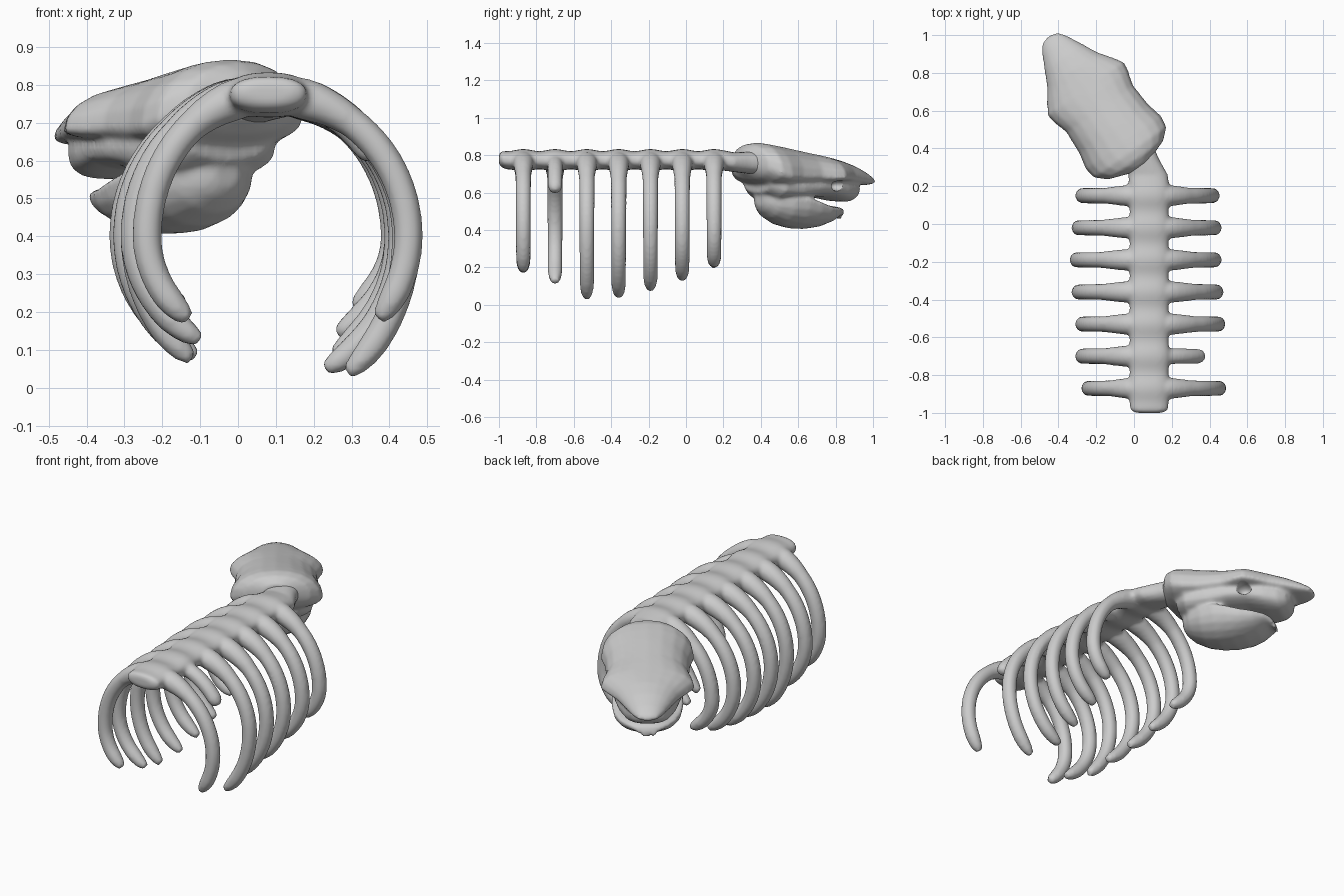
import bpy, bmesh
from math import sin, cos, pi, radians, sqrt
from mathutils import Vector

if "Cube" in bpy.data.objects:
    bpy.data.objects.remove(bpy.data.objects["Cube"])

CX = 0.08          # spine centre line
N = 20             # sides of every ring


def oval(hw, top, mid, bot, power=1.0):
    """Cross-section (across, z) with separate upper and lower heights."""
    pts = []
    for i in range(N):
        a = 2 * pi * i / N
        c, s = cos(a), sin(a)
        c = abs(c) ** power * (1 if c > 0 else -1)
        s = abs(s) ** power * (1 if s > 0 else -1)
        pts.append((hw * c, mid + s * ((top - mid) if s > 0 else (mid - bot))))
    return pts


def loft(bm, rings):
    """Closed skin over a list of rings."""
    vs = [[bm.verts.new(p) for p in r] for r in rings]
    fs = [bm.faces.new(vs[0]), bm.faces.new(vs[-1][::-1])]
    for a, b in zip(vs, vs[1:]):
        for i in range(N):
            j = (i + 1) % N
            fs.append(bm.faces.new((a[i], b[i], b[j], a[j])))
    bmesh.ops.recalc_face_normals(bm, faces=fs)


def finish(bm, name, voxel, smooth, cutter=None):
    """Fuse the overlapping shells into one soft surface."""
    me = bpy.data.meshes.new(name)
    bm.to_mesh(me)
    bm.free()
    ob = bpy.data.objects.new(name, me)
    bpy.context.collection.objects.link(ob)
    m = ob.modifiers.new("fuse", 'REMESH')
    m.mode = 'VOXEL'
    m.voxel_size = voxel
    m.use_smooth_shade = True
    if cutter:
        b = ob.modifiers.new("sockets", 'BOOLEAN')
        b.operation = 'DIFFERENCE'
        b.object = cutter
    s = ob.modifiers.new("soften", 'SMOOTH')
    s.factor = 0.5
    s.iterations = smooth
    return ob


# ---- ribcage: spine, neck and ribs ----
bm = bmesh.new()
rib_y = [-0.87 + 0.17 * i for i in range(7)]
path = [(CX, -1.0, 0.07, 0.81, 0.75), (CX, -0.985, 0.1, 0.822, 0.735)]
for i in range(49):
    y = -0.96 + i * 0.024
    bump = 0.5 + 0.5 * cos(2 * pi * (y + 0.87) / 0.17)
    path.append((CX, y, 0.103 + 0.01 * bump, 0.822 + 0.012 * bump, 0.725 - 0.012 * bump))
path += [(0.075, 0.26, 0.105, 0.815, 0.71), (0.04, 0.34, 0.095, 0.82, 0.70),
         (0.0, 0.42, 0.1, 0.82, 0.69)]
loft(bm, [[Vector((x + a, y, z)) for a, z in oval(hw, t, (t + b) / 2, b, 0.85)]
          for x, y, hw, t, b in path])


def rib(side, y, reach, end, drop):
    """Curved rib: quarter ellipse above, end angle and drop below."""
    rings, steps = [], 28
    for i in range(steps + 1):
        k = i / steps
        t = radians(90 - k * (90 + end))
        h = 0.375 if t > 0 else drop
        c = Vector((CX + side * reach * cos(t), y, 0.40 + h * sin(t)))
        n = Vector((side * cos(t), 0, sin(t)))
        r = 0.042 * (1 - 0.12 * k) * (1 + 0.35 * max(0, 1 - 6 * abs(k - 0.12)))
        if i >= steps - 2:                       # rounded tip
            r *= (0.93, 0.8, 0.5)[i - steps + 2]
        rings.append([c + n * r * cos(a) + Vector((0, r * 1.04 * sin(a), 0))
                      for a in (2 * pi * j / N for j in range(N))])
    loft(bm, rings)


right = [(.37, 38, .355), (.335, -33, .3), (.365, 55, .44), (.355, 65, .386),
         (.345, 60, .362), (.345, 58, .305), (.335, 47, .26)]
left = [(.32, 49, .29), (.352, 59, .32), (.352, 55, .395), (.372, 59, .37),
        (.382, 58, .35), (.372, 55, .317), (.352, 51, .245)]
for side, table in ((1, right), (-1, left)):
    for y, row in zip(rib_y, table):
        rib(side, y, *row)
finish(bm, "ribcage", 0.011, 4)

# ---- skull, turned to the left of the spine ----
ORIGIN = Vector((-0.02, 0.38, 0))
FWD, LAT = Vector((-0.575, 0.818, 0)), Vector((0.818, 0.575, 0))


def skull_loft(bm, table, power):
    loft(bm, [[ORIGIN + FWD * u + LAT * a + Vector((0, 0, z))
               for a, z in oval(hw, t, m, b, power)] for u, hw, t, m, b in table])


bm = bmesh.new()
# broad roof plate running into the beak
skull_loft(bm, [
    (-.09, .07, .83, .77, .71), (-.05, .18, .86, .74, .67), (0, .235, .868, .71, .64),
    (.06, .245, .86, .69, .63), (.15, .225, .845, .685, .63), (.28, .217, .82, .685, .64),
    (.36, .24, .805, .68, .645), (.41, .247, .795, .68, .65), (.46, .215, .785, .68, .65),
    (.53, .165, .77, .675, .645), (.61, .125, .745, .67, .64), (.69, .085, .71, .66, .64),
    (.735, .055, .682, .66, .645), (.75, .02, .665, .657, .65)], 0.95)
# cheeks and snout under the roof
skull_loft(bm, [
    (0, .13, .75, .66, .6), (.06, .19, .75, .64, .56), (.18, .20, .75, .63, .555),
    (.30, .195, .74, .63, .575), (.40, .18, .73, .63, .575), (.50, .155, .72, .62, .555),
    (.57, .125, .70, .62, .55), (.61, .09, .68, .62, .57), (.63, .04, .66, .63, .6)], 0.8)
# deep lower jaw, open at the front
jaw = []
for u, top in ((.015, .62), (.03, .65), (.07, .66), (.14, .64), (.22, .60), (.30, .56), (.37, .538),
               (.44, .53), (.49, .525), (.52, .515), (.535, .49)):
    f = sqrt(max(0.02, 1 - ((u - .275) / .265) ** 2))
    mid = min(.56, top - .02)
    jaw.append((u, .19 * f, top, mid, min(.56 - .155 * f, mid - .02)))
skull_loft(bm, jaw, 0.95)

# eye sockets
cb = bmesh.new()
for s in (1, -1):
    r = bmesh.ops.create_uvsphere(cb, u_segments=20, v_segments=12, radius=1)
    for v in r["verts"]:
        c = v.co.copy()
        v.co = (ORIGIN + FWD * (.40 + .042 * c.x) + LAT * (s * .185 + .06 * c.y)
                + Vector((0, 0, .638 + .03 * c.z)))
bmesh.ops.recalc_face_normals(cb, faces=cb.faces)
for f in cb.faces:
    f.smooth = True
cm = bpy.data.meshes.new("socket_cutter")
cb.to_mesh(cm)
cb.free()
cutter = bpy.data.objects.new("socket_cutter", cm)
bpy.context.collection.objects.link(cutter)
cutter.hide_render = True
cutter.hide_viewport = False
cutter.display_type = 'WIRE'
finish(bm, "skull", 0.01, 5, cutter)
